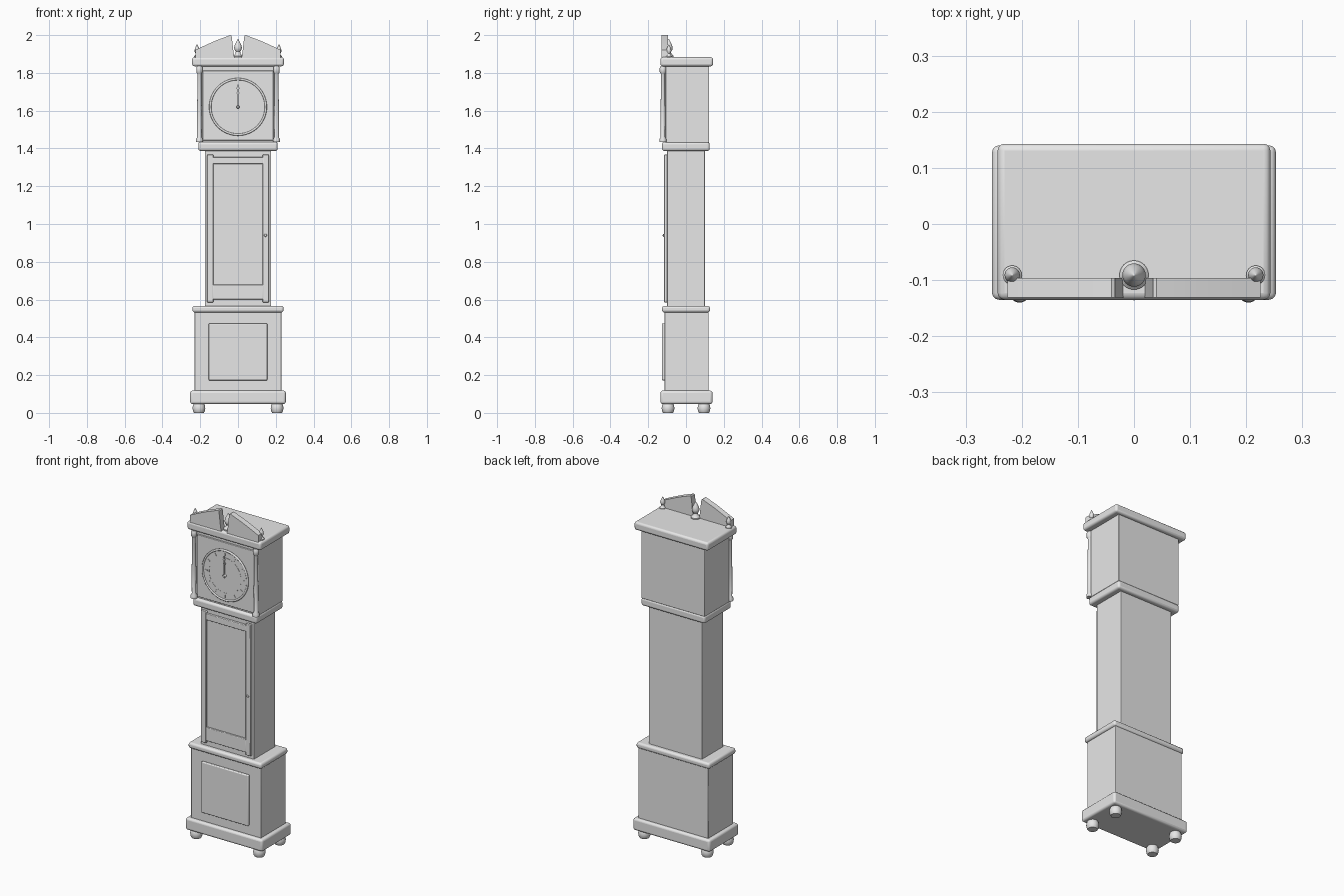
import bpy, bmesh, math
from mathutils import Matrix

if "Cube" in bpy.data.objects:
    bpy.data.objects.remove(bpy.data.objects["Cube"])

gray = bpy.data.materials.new("plain_gray")
gray.diffuse_color = (0.8, 0.8, 0.8, 1)
gray.use_nodes = True
gray.node_tree.nodes["Principled BSDF"].inputs["Base Color"].default_value = gray.diffuse_color


def finish(name, bm, bevel=0.0, smooth=True):
    bmesh.ops.recalc_face_normals(bm, faces=bm.faces)
    me = bpy.data.meshes.new(name)
    bm.to_mesh(me)
    bm.free()
    ob = bpy.data.objects.new(name, me)
    bpy.context.collection.objects.link(ob)
    me.materials.append(gray)
    if bevel:
        m = ob.modifiers.new("bevel", "BEVEL")
        m.width, m.segments = bevel, 3
    if smooth:
        bpy.ops.object.select_all(action="DESELECT")
        ob.select_set(True)
        bpy.context.view_layer.objects.active = ob
        bpy.ops.object.shade_smooth_by_angle(angle=math.radians(40))
    return ob


def box(name, x0, x1, y0, y1, z0, z1, bevel=0.003):
    bm = bmesh.new()
    mat = Matrix.Translation(((x0 + x1) / 2, (y0 + y1) / 2, (z0 + z1) / 2))
    mat = mat @ Matrix.Diagonal((x1 - x0, y1 - y0, z1 - z0, 1))
    bmesh.ops.create_cube(bm, size=1, matrix=mat)
    return finish(name, bm, bevel)


def lathe(name, profile, loc, axis="Z", n=32):
    """Spin a (radius, height) profile; axis Y points the height to the front."""
    bm = bmesh.new()
    vs = [bm.verts.new((r, 0, h)) for r, h in profile]
    es = [bm.edges.new(p) for p in zip(vs, vs[1:])]
    bmesh.ops.spin(bm, geom=vs + es, axis=(0, 0, 1), cent=(0, 0, 0),
                   angle=math.tau, steps=n, use_duplicate=False)
    bmesh.ops.remove_doubles(bm, verts=bm.verts, dist=1e-5)
    rot = Matrix.Rotation(math.pi / 2, 4, "X") if axis == "Y" else Matrix()
    bm.transform(Matrix.Translation(loc) @ rot)
    return finish(name, bm)


def plate(name, pts, y0, y1, bevel=0.0):
    """Extrude an (x, z) outline from y0 to y1."""
    bm = bmesh.new()
    f = bm.faces.new([bm.verts.new((x, y0, z)) for x, z in pts])
    g = bmesh.ops.extrude_face_region(bm, geom=[f])["geom"]
    bmesh.ops.translate(bm, vec=(0, y1 - y0, 0),
                        verts=[v for v in g if isinstance(v, bmesh.types.BMVert)])
    return finish(name, bm, bevel)


# Case: plinth, lower box, mouldings, trunk, hood, cornice
box("plinth", -0.253, 0.253, -0.135, 0.14, 0.047, 0.118, 0.012)
box("lower_case", -0.23, 0.23, -0.113, 0.12, 0.11, 0.54)
box("lower_panel", -0.155, 0.155, -0.127, -0.11, 0.172, 0.474, 0.005)
box("waist_moulding", -0.241, 0.241, -0.127, 0.127, 0.532, 0.566, 0.012)
box("trunk", -0.175, 0.175, -0.1, 0.1, 0.56, 1.395)
box("hood_moulding", -0.21, 0.21, -0.127, 0.125, 1.387, 1.434, 0.012)
box("hood_case", -0.208, 0.208, -0.108, 0.122, 1.43, 1.84)
box("hood_door", -0.187, 0.187, -0.116, -0.105, 1.443, 1.812, 0.003)
box("cornice", -0.243, 0.243, -0.135, 0.143, 1.835, 1.883, 0.012)

# Trunk door: stiles, rails, glass, hinges and knob
for s, side in ((-1, "left"), (1, "right")):
    a, b = sorted((s * 0.13, s * 0.163))
    box("door_stile_" + side, a, b, -0.116, -0.098, 0.585, 1.367, 0.004)
box("door_top_rail", -0.135, 0.135, -0.115, -0.098, 1.318, 1.355, 0.004)
box("door_bottom_rail", -0.135, 0.135, -0.115, -0.098, 0.6, 0.68, 0.004)
box("door_glass", -0.135, 0.135, -0.104, -0.098, 0.65, 1.33, 0)
lathe("door_knob", [(0, 0), (0.004, 0), (0.004, 0.004), (0.008, 0.006), (0.006, 0.01), (0, 0.012)],
      (0.146, -0.112, 0.94), "Y", 16)

# Bun feet
foot = [(0, 0), (0.026, 0), (0.031, 0.008), (0.034, 0.025), (0.031, 0.042), (0.026, 0.05), (0, 0.05)]
for x in (-0.207, 0.207):
    for y in (-0.095, 0.095):
        lathe("bun_foot", foot, (x, y, 0))

# Hood columns with base and capital
column = [(0, 1.434), (0.018, 1.434), (0.018, 1.45), (0.012, 1.46), (0.0125, 1.6), (0.010, 1.79),
          (0.012, 1.797), (0.017, 1.804), (0.017, 1.826), (0.012, 1.836), (0, 1.836)]
for x in (-0.204, 0.204):
    lathe("hood_column", column, (x, -0.122, 0))

# Dial, bezel, chapter ring, hour marks
c = (0, -0.114, 1.62)
lathe("dial", [(0, 0), (0.146, 0), (0.146, 0.007), (0, 0.007)], c, "Y", 64)
ring = [(0.147 + 0.006 * math.cos(t * math.tau / 10), 0.006 + 0.006 * math.sin(t * math.tau / 10))
        for t in range(11)]
lathe("bezel", ring, c, "Y", 64)
lathe("chapter_ring", [(0.104, 0.006), (0.104, 0.008), (0.106, 0.008), (0.106, 0.006)], c, "Y", 64)
for i in range(12):
    ca, sa = math.cos(i * math.tau / 12), math.sin(i * math.tau / 12)
    w, r0, r1 = 0.0025, 0.116, 0.132
    plate("hour_mark", [(x * ca + r * sa, 1.62 - x * sa + r * ca)
                        for x, r in ((-w, r0), (w, r0), (w, r1), (-w, r1))], -0.12, -0.1235)

# Hands pointing at twelve, with a centre boss
for name, length, y in (("hour_hand", 0.085, -0.126), ("minute_hand", 0.12, -0.130)):
    k = length * 0.72
    half = [(0.003, -0.012), (0.002, k), (0.008, k + 0.012), (0.001, length)]
    pts = [(x, 1.62 + z) for x, z in half] + [(-x, 1.62 + z) for x, z in reversed(half)]
    plate(name, pts, y, y - 0.003)
lathe("hand_boss", [(0, 0), (0.009, 0), (0.009, 0.017), (0.006, 0.021), (0, 0.022)], c, "Y", 20)

# Broken pediment
wing = [(0.225, 1.88), (0.225, 1.922), (0.18, 1.943), (0.12, 1.97), (0.07, 1.989), (0.04, 2.0),
        (0.034, 1.997), (0.03, 1.965), (0.025, 1.92), (0.019, 1.88)]
for s, side in ((-1, "left"), (1, "right")):
    plate("pediment_" + side, [(s * x, z) for x, z in wing], -0.131, -0.096)

# Finials
finial = [(0, 0), (1, 0), (1, 0.1), (0.55, 0.2), (0.45, 0.32), (0.7, 0.42), (0.8, 0.52),
          (0.65, 0.68), (0.35, 0.84), (0.1, 0.97), (0, 1)]
for name, x, r, h in (("centre_finial", 0, 0.026, 0.1), ("left_finial", -0.217, 0.017, 0.072),
                      ("right_finial", 0.217, 0.017, 0.072)):
    lathe(name, [(a * r, 1.88 + b * h) for a, b in finial], (x, -0.091, 0), n=24)
